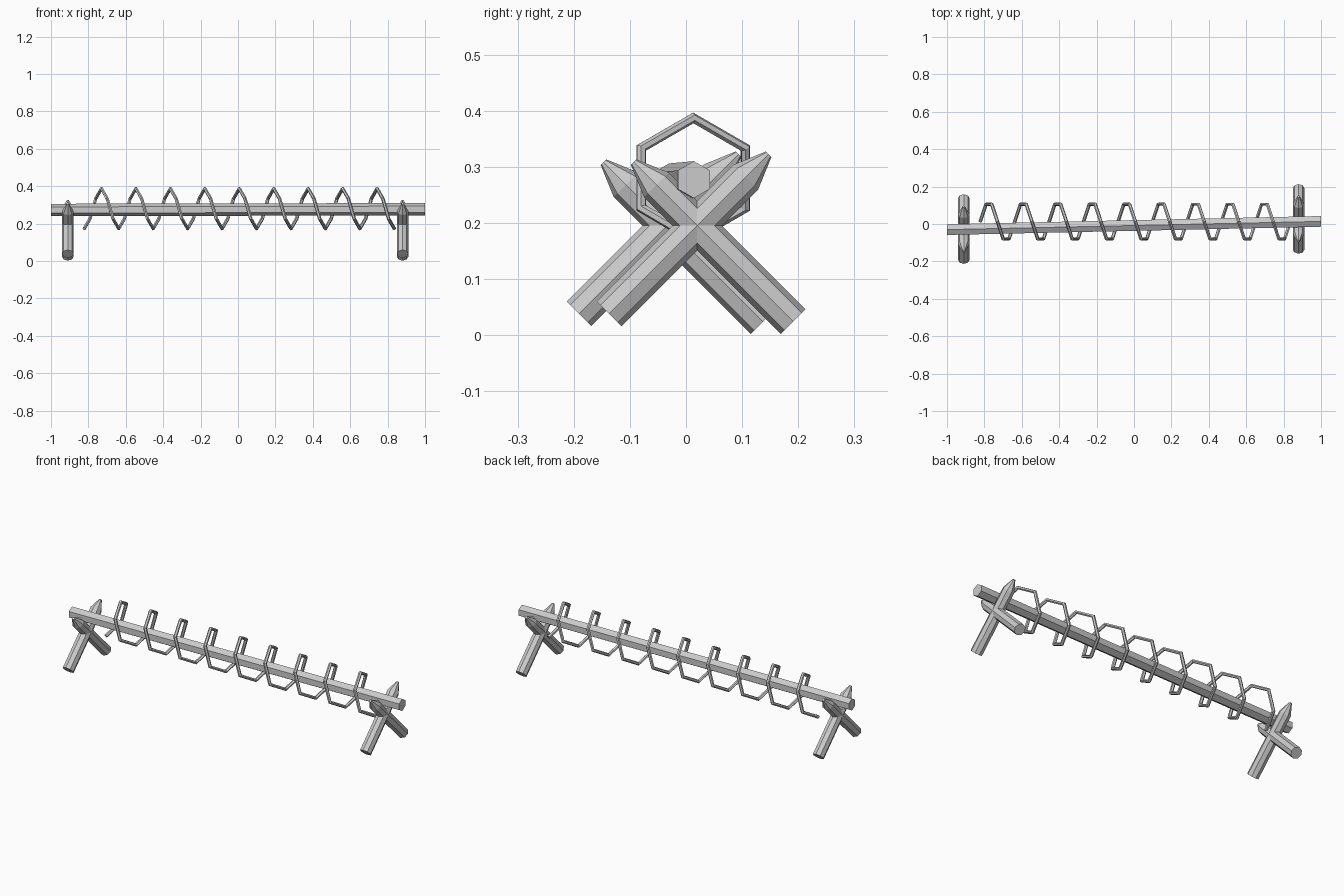
import bpy, bmesh, math
from mathutils import Vector

if "Cube" in bpy.data.objects:
    bpy.data.objects.remove(bpy.data.objects["Cube"])


def prism(name, start, axis, ref, sides, rings):
    """Faceted rod: rings are (distance along axis, radius); a vertex points along ref."""
    start, axis, ref = Vector(start), Vector(axis).normalized(), Vector(ref)
    u = (ref - axis * ref.dot(axis)).normalized()
    v = axis.cross(u)
    bm = bmesh.new()
    loops = []
    for dist, r in rings:
        loops.append([bm.verts.new(start + axis * dist +
                      (u * math.cos(a) + v * math.sin(a)) * r)
                      for a in (2 * math.pi * i / sides for i in range(sides))])
    for lo, hi in zip(loops, loops[1:]):
        for i in range(sides):
            j = (i + 1) % sides
            bm.faces.new((lo[i], lo[j], hi[j], hi[i]))
    bm.faces.new(loops[0][::-1])
    bm.faces.new(loops[-1])
    bmesh.ops.recalc_face_normals(bm, faces=bm.faces)
    me = bpy.data.meshes.new(name)
    bm.to_mesh(me)
    bm.free()
    ob = bpy.data.objects.new(name, me)
    bpy.context.collection.objects.link(ob)
    return ob


# Long hexagonal beam, slightly skewed
a, b = Vector((-1, -0.03, 0.273)), Vector((1, 0.014, 0.277))
prism("beam", a, b - a, (0, 0, 1), 6, [(0, 0.033), ((b - a).length, 0.033)])

# Crossed, sharpened stakes at both ends
for side, x, y in (("left", -0.91, -0.034), ("right", 0.88, 0.02)):
    for label, s, foot, z in (("front", 1, -0.157, 0.038), ("back", -1, 0.171, 0.024)):
        prism(f"{side}_{label}_stake", (x, y + foot, z), (0, s, 1), (1, 0, 0), 8,
              [(0, 0.031), (0.345, 0.031), (0.402, 0.007)])

# Hexagonal wire coil: nine turns, six straight segments each
turns, pitch, radius = 9, 0.1842, 0.107
curve = bpy.data.curves.new("wire_coil", 'CURVE')
curve.dimensions = '3D'
curve.bevel_depth = 0.0095
curve.bevel_resolution = 1
curve.use_fill_caps = True
spline = curve.splines.new('POLY')
spline.points.add(turns * 6)
for i, p in enumerate(spline.points):
    t = math.pi * i / 3
    p.co = (-0.822 + pitch * i / 6, 0.013 + radius * math.sin(t),
            0.28 - radius * math.cos(t), 1)
spline.use_smooth = False
coil = bpy.data.objects.new("wire_coil", curve)
bpy.context.collection.objects.link(coil)
bpy.context.view_layer.objects.active = coil
coil.select_set(True)
bpy.ops.object.convert(target='MESH')
bpy.ops.object.shade_flat()
